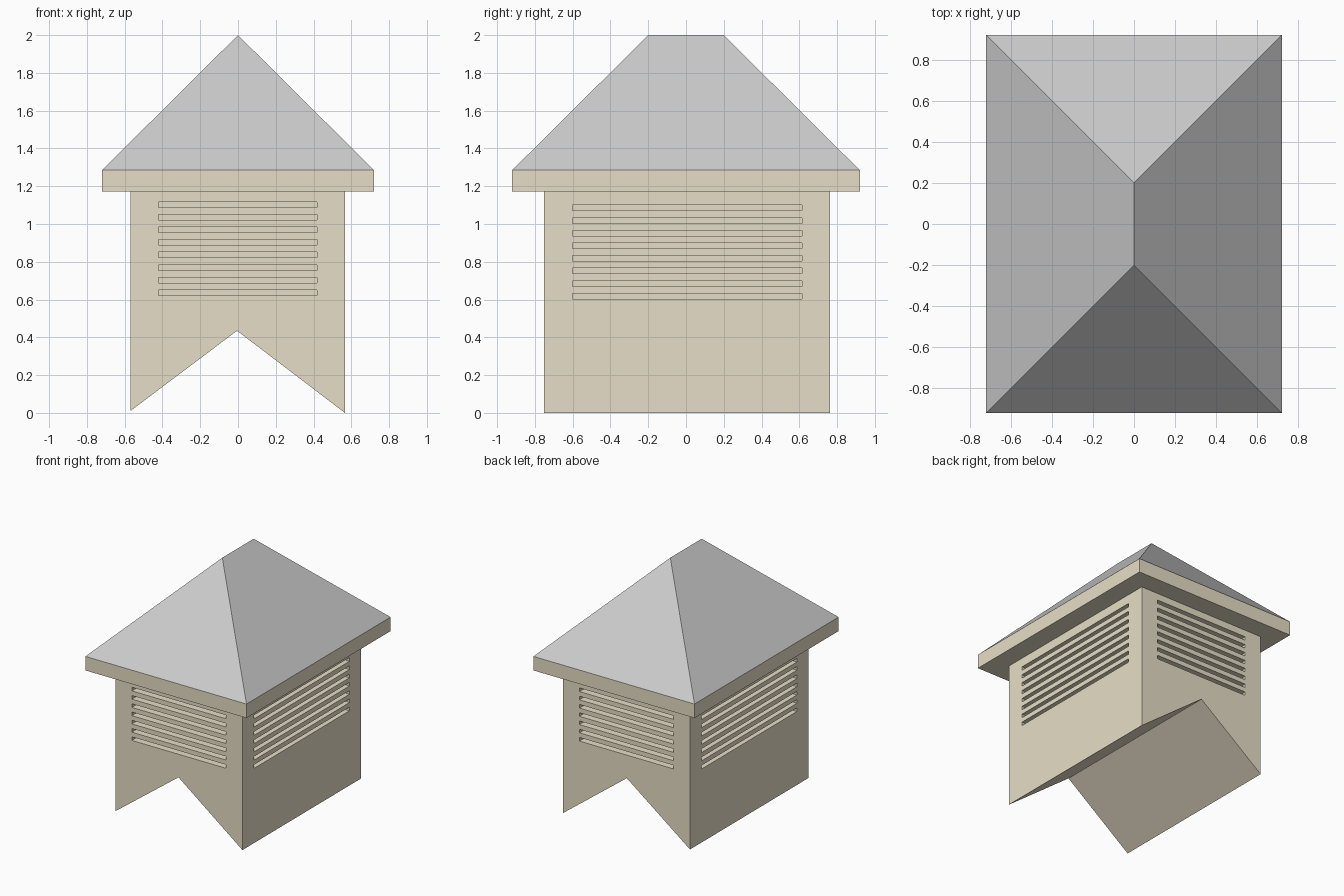
import bpy, bmesh

if "Cube" in bpy.data.objects:
    bpy.data.objects.remove(bpy.data.objects["Cube"])

tan = bpy.data.materials.new("tan_paint")
tan.diffuse_color = (0.80, 0.73, 0.57, 1)
tan.use_nodes = True
tan.node_tree.nodes["Principled BSDF"].inputs["Base Color"].default_value = tan.diffuse_color


def finish(name, bm, mat=None):
    bmesh.ops.recalc_face_normals(bm, faces=bm.faces)
    me = bpy.data.meshes.new(name)
    bm.to_mesh(me)
    bm.free()
    if mat:
        me.materials.append(mat)
    ob = bpy.data.objects.new(name, me)
    bpy.context.collection.objects.link(ob)
    return ob


def add_box(bm, x0, x1, y0, y1, z0, z1):
    vs = bmesh.ops.create_cube(bm, size=1)["verts"]
    bmesh.ops.scale(bm, verts=vs, vec=(x1 - x0, y1 - y0, z1 - z0))
    bmesh.ops.translate(bm, verts=vs, vec=((x0 + x1) / 2, (y0 + y1) / 2, (z0 + z1) / 2))


X0, X1, Y0, Y1 = -0.57, 0.566, -0.752, 0.763
EAVE, ROOF = 1.172, 1.285

# Body: notched profile extruded front to back
bm = bmesh.new()
profile = [(X0, 0.01), (-0.005, 0.435), (X1, 0.0), (X1, EAVE), (X0, EAVE)]
face = bm.faces.new([bm.verts.new((x, Y0, z)) for x, z in profile])
ext = bmesh.ops.extrude_face_region(bm, geom=[face])["geom"]
bmesh.ops.translate(bm, vec=(0, Y1 - Y0, 0),
                    verts=[v for v in ext if isinstance(v, bmesh.types.BMVert)])
body = finish("louvered_body", bm, tan)

# Louver slots: eight recesses on each of the four walls
bm = bmesh.new()
DEPTH, OUT, HALF = 0.06, 0.02, 0.0145
for i in range(8):
    zf, zs = 0.636 + i * 0.0667, 0.618 + i * 0.0667
    for a, b in ((Y0 - OUT, Y0 + DEPTH), (Y1 - DEPTH, Y1 + OUT)):
        add_box(bm, -0.422, 0.418, a, b, zf - HALF, zf + HALF)
    for a, b in ((X0 - OUT, X0 + DEPTH), (X1 - DEPTH, X1 + OUT)):
        add_box(bm, a, b, -0.602, 0.614, zs - HALF, zs + HALF)
cutter = finish("slot_cutter", bm, tan)
cutter.hide_render = True
mod = body.modifiers.new("slots", "BOOLEAN")
mod.operation, mod.solver, mod.object = "DIFFERENCE", "EXACT", cutter
cut = bpy.data.meshes.new_from_object(
    body.evaluated_get(bpy.context.evaluated_depsgraph_get()))
body.modifiers.clear()
body.data = cut
bpy.data.objects.remove(cutter)

# Eave trim
bm = bmesh.new()
add_box(bm, -0.72, 0.72, -0.92, 0.92, EAVE, ROOF)
finish("eave_trim", bm, tan)

# Hip roof with a short ridge
bm = bmesh.new()
c = [bm.verts.new((x, y, ROOF)) for x, y in
     ((-0.72, -0.92), (0.72, -0.92), (0.72, 0.92), (-0.72, 0.92))]
f, b = (bm.verts.new((0, y, 2.0)) for y in (-0.2, 0.2))
for loop in ((c[0], c[1], f), (c[1], c[2], b, f), (c[2], c[3], b),
             (c[3], c[0], f, b), c[::-1]):
    bm.faces.new(loop)
finish("hip_roof", bm)
